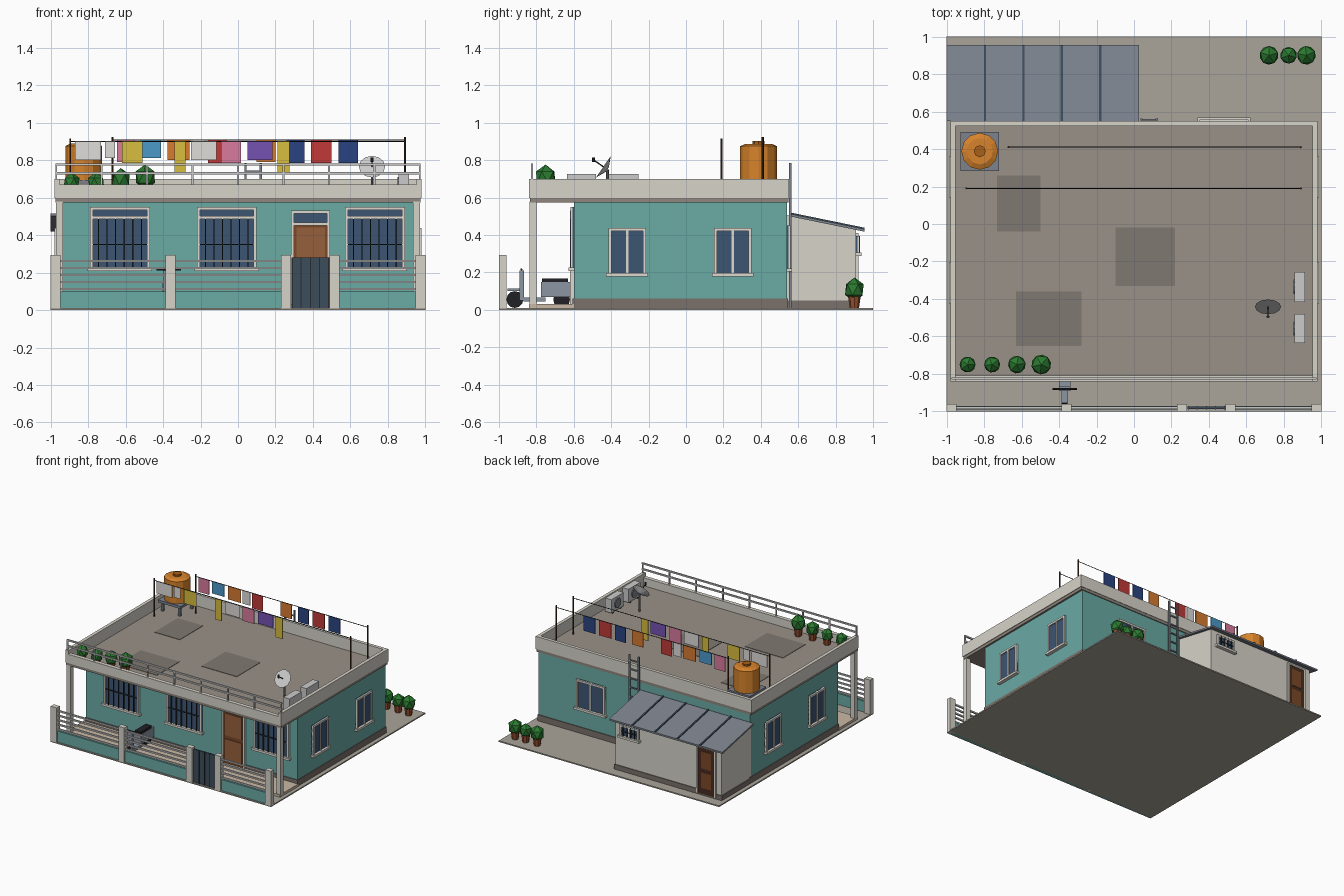
import bpy, bmesh, math
from mathutils import Matrix, Vector

if "Cube" in bpy.data.objects:
    bpy.data.objects.remove(bpy.data.objects["Cube"])

MATS = {}
def mat(name, hexcol):
    m = bpy.data.materials.new(name)
    rgb = [int(hexcol[i:i + 2], 16) / 255 for i in (0, 2, 4)]
    m.diffuse_color = [c ** 2.2 for c in rgb] + [1]
    m.use_nodes = True
    m.node_tree.nodes["Principled BSDF"].inputs["Base Color"].default_value = m.diffuse_color
    MATS[name] = m

for n, h in dict(teal="6AA9A3", cream="D6D2C8", trim="DDD9D0", plinth="7A706A", roof="989086",
                 patch="7F7870", ground="A8A398", slab="8E857C", porch="C9B8A4", glass="3F5572",
                 iron="2A2D33", wood="7A4A2C", wood_light="94603E", dark_wood="4A3024", gate="3E4E5C",
                 metal="7C828C", tank="D6822F", tank_dark="A8601E", leaf="2F7A34", pot="9A5232",
                 rail="C8C8C6", black="26262A", scooter="8A94A2", white="DEDCD8", yellow="D8BC42",
                 pink="D87A9C", purple="7452B0", red="BE3C3A", navy="2E4580", orange="D67A34",
                 sky="4C98C8").items():
    mat(n, h)

def finish(name, bm, material):
    bmesh.ops.recalc_face_normals(bm, faces=bm.faces)
    me = bpy.data.meshes.new(name)
    bm.to_mesh(me)
    bm.free()
    me.materials.append(MATS[material])
    ob = bpy.data.objects.new(name, me)
    bpy.context.collection.objects.link(ob)
    return ob

def boxes(name, material, *ranges, M=Matrix()):
    """Boxes given as (x0, x1, y0, y1, z0, z1), moved by M."""
    bm = bmesh.new()
    for x0, x1, y0, y1, z0, z1 in ranges:
        T = Matrix.Translation(((x0 + x1) / 2, (y0 + y1) / 2, (z0 + z1) / 2))
        S = Matrix.Diagonal((x1 - x0, y1 - y0, z1 - z0, 1))
        bmesh.ops.create_cube(bm, size=1, matrix=M @ T @ S)
    return finish(name, bm, material)

def rod(name, material, a, b, r1, r2=None, n=8):
    """Cylinder or cone from a to b."""
    a, b = Vector(a), Vector(b)
    bm = bmesh.new()
    R = (b - a).to_track_quat('Z', 'Y').to_matrix().to_4x4()
    bmesh.ops.create_cone(bm, cap_ends=True, segments=n, radius1=r1, radius2=r1 if r2 is None else r2,
                          depth=(b - a).length, matrix=Matrix.Translation((a + b) / 2) @ R)
    return finish(name, bm, material)

def prism(name, material, yz, x0, x1):
    """Profile in y-z extruded along x."""
    bm = bmesh.new()
    f = bm.faces.new([bm.verts.new((x0, y, z)) for y, z in yz])
    ext = bmesh.ops.extrude_face_region(bm, geom=[f])
    bmesh.ops.translate(bm, vec=(x1 - x0, 0, 0), verts=[v for v in ext['geom'] if isinstance(v, bmesh.types.BMVert)])
    return finish(name, bm, material)

def place(x, y, deg):
    """Wall frame: local x runs along the wall, local -y points outward."""
    return Matrix.Translation((x, y, 0)) @ Matrix.Rotation(math.radians(deg), 4, 'Z')

def window(name, M, w, z0, z1, transom=None, bars=0):
    h, t = w / 2, 0.016
    boxes(name + "_glass", "glass", (-h, h, -0.008, 0.01, z0, z1), M=M)
    fr = [(-h, -h + t, -0.018, 0.01, z0, z1), (h - t, h, -0.018, 0.01, z0, z1),
          (-h, h, -0.018, 0.01, z1 - t, z1), (-h - 0.012, h + 0.012, -0.028, 0.01, z0 - 0.006, z0 + 0.012)]
    fr.append((-h, h, -0.018, 0.01, transom, transom + t) if transom else (-0.007, 0.007, -0.016, 0.01, z0, z1))
    boxes(name + "_frame", "trim", *fr, M=M)
    if bars:
        top = transom or z1
        xs = [-h + w * (i + 1) / (bars + 1) for i in range(bars)]
        zm = (z0 + top) / 2
        boxes(name + "_grille", "iron", *[(x - .003, x + .003, -0.02, -0.012, z0, top) for x in xs],
              (-h + t, h - t, -0.02, -0.012, zm - .003, zm + .003), M=M)

# ground, house body, porch
boxes("ground_slab", "ground", (-1, 1, -1, 1, 0, 0.01))
boxes("house_walls", "teal", (-.96, .96, -.6, .54, .01, .58))
boxes("house_plinth", "plinth", (-.966, .966, -.606, .546, .01, .06))
boxes("porch_floor", "porch", (-.97, .97, -.84, -.6, .01, .03))
boxes("porch_columns", "cream", *[(s * .953 - .019, s * .953 + .019, -.836, -.8, .03, .58) for s in (-1, 1)])

# roof slab, floor and parapet
boxes("roof_slab", "slab", (-.975, .975, -.835, .547, .575, .598))
boxes("roof_floor", "roof", (-.96, .96, -.82, .53, .59, .604))
boxes("roof_parapet", "cream", (-.98, -.953, -.84, .55, .598, .7), (.953, .98, -.84, .55, .598, .7),
      (-.953, .953, .523, .55, .598, .7), (-.953, .953, -.84, -.808, .598, .67))
boxes("roof_patches", "patch", (-.73, -.5, -.04, .26, .6, .607), (-.1, .22, -.33, -.02, .6, .607),
      (-.63, -.28, -.65, -.36, .6, .607))
boxes("roof_rail", "rail", *[(-.975, .975, -.83, -.818, z - .006, z + .006) for z in (.73, .777)],
      *[(x - .005, x + .005, -.829, -.819, .66, .78) for x in [-.97 + i * .2425 for i in range(9)]])

# windows
for i, x in enumerate((-.63, -.06, .73)):
    window(f"front_window_{i}", place(x, -.6, 0), .32, .215, .55, transom=.485, bars=6)
for side, deg in ((1, 90), (-1, -90)):
    for i, y in enumerate((-.315, .25)):
        window(f"side_window_{side}_{i}", place(side * .96, y, deg), .2, .185, .437)
window("back_window", place(.48, .54, 180), .26, .21, .45)

# front door
boxes("door_leaf", "wood", (.29, .485, -.61, -.59, .03, .46))
boxes("door_panels", "wood_light", (.312, .463, -.615, -.6, .26, .44), (.312, .463, -.615, -.6, .06, .23))
boxes("door_transom", "glass", (.29, .485, -.608, -.59, .46, .525))
boxes("door_frame", "trim", (.284, .3, -.62, -.59, .03, .53), (.476, .492, -.62, -.59, .03, .53),
      (.284, .492, -.62, -.59, .515, .53), (.284, .492, -.62, -.59, .452, .466))

# street fence with posts, rails and gate
posts = (-.973, -.36, .257, .515, .973)
boxes("fence_posts", "cream", *[(x - .027, x + .027, -1, -.96, 0, .293) for x in posts])
spans = [(posts[0], posts[1]), (posts[1], posts[2]), (posts[3], posts[4])]
boxes("fence_wall", "teal", *[(a, b, -.99, -.97, 0, .1) for a, b in spans])
boxes("fence_rails", "rail", *[(a, b, -.986, -.974, z - .006, z + .006)
                               for a, b in spans for z in (.112, .15, .187, .224, .262)])
boxes("gate_panel", "gate", (.285, .487, -.986, -.974, .01, .28))
boxes("gate_ribs", "iron", *[(x - .003, x + .003, -.99, -.97, .01, .28) for x in (.29, .337, .386, .435, .483)])

# lean-to shed behind the house
prism("shed_walls", "cream", [(.53, .01), (.91, .01), (.91, .435), (.53, .508)], -.96, .005)
boxes("shed_plinth", "plinth", (-.966, .011, .54, .916, .01, .05))
def roof_z(y): return .515 - (y - .55) * .205
prism("shed_roof", "metal", [(.55, roof_z(.55)), (.955, roof_z(.955)), (.955, roof_z(.955) - .014), (.55, roof_z(.55) - .014)], -1, .028)
for i in range(4):
    x = -.795 + i * .205
    prism(f"shed_roof_rib_{i}", "gate", [(.55, .522), (.955, .439), (.955, .425), (.55, .508)], x - .006, x + .006)
window("shed_window", place(-.13, .91, 180), .17, .295, .395, bars=4)
boxes("shed_door", "dark_wood", (-.9, -.75, .9, .917, .02, .4))
boxes("shed_door_panels", "wood", (-.87, -.78, .9, .92, .07, .2), (-.87, -.78, .9, .92, .23, .37))
boxes("shed_door_frame", "trim", (-.912, -.898, .9, .922, .02, .41), (-.752, -.738, .9, .922, .02, .41),
      (-.912, -.738, .9, .922, .398, .41))

# ladder up the back wall
boxes("ladder", "metal", *[(x - .006, x + .006, .551, .563, .01, .785) for x in (.04, .122)],
      *[(.04, .122, .553, .561, .06 + i * .075, .07 + i * .075) for i in range(10)])

# water tank on a stand
boxes("tank_stand", "metal", (-.927, -.72, .284, .492, .675, .695),
      *[(x - .01, x + .01, y - .01, y + .01, .6, .68) for x in (-.9, -.745) for y in (.31, .465)])
rod("water_tank", "tank", (-.823, .388, .695), (-.823, .388, .875), .098, n=12)
rod("tank_top", "tank", (-.823, .388, .875), (-.823, .388, .888), .098, .07, n=12)
rod("tank_lid", "tank_dark", (-.823, .388, .885), (-.823, .388, .902), .032, n=8)

# washing lines with hanging laundry (x0, x1, bottom, colour)
lines = {
    (.19, -.895, .9): [(-.87, -.73, .8, "white"), (-.71, -.655, .81, "white"), (-.62, -.51, .785, "yellow"),
                       (-.34, -.28, .73, "yellow"), (-.25, -.115, .8, "white"), (-.09, .015, .785, "pink"),
                       (.05, .185, .8, "purple"), (.21, .275, .73, "yellow")],
    (.41, -.67, .908): [(-.645, -.55, .79, "pink"), (-.52, -.41, .81, "sky"), (-.375, -.26, .8, "orange"),
                        (-.23, -.12, .79, "white"), (-.16, -.06, .785, "red"), (.1, .2, .79, "orange"),
                        (.26, .355, .785, "navy"), (.39, .5, .785, "red"), (.535, .64, .785, "navy")]}
lines[(.41, -.67, .908)][3] = (-.245, -.175, .8, "white")
for k, ((y, x0, z), cloths) in enumerate(lines.items()):
    for j, x in enumerate((x0, .89)):
        rod(f"line_pole_{k}_{j}", "dark_wood", (x, y, .6), (x, y, z + .016), .006, n=6)
    rod(f"washing_line_{k}", "black", (x0, y, z), (.89, y, z), .003, n=4)
    for j, (a, b, bottom, c) in enumerate(cloths):
        boxes(f"laundry_{k}_{j}", c, (a, b, y - .003, y + .003, bottom, z))

# satellite dish
rod("dish_mast", "metal", (.715, -.42, .6), (.715, -.42, .75), .007, n=6)
n = Vector((0, -.826, .563))
c = Vector((.715, -.442, .765))
rod("dish", "rail", c - n * .026, c, .015, .07, n=12)
rod("dish_arm", "iron", c - n * .02, c + n * .068, .004, n=5)
rod("dish_feed", "black", (.715, -.494, .79), (.715, -.494, .815), .008, n=6)

# rooftop cooling units
for i, (a, b) in enumerate(((-.635, -.48), (-.415, -.255))):
    boxes(f"cooling_unit_{i}", "rail", (.857, .913, a, b, .615, .725))
    boxes(f"cooling_feet_{i}", "iron", *[(.86, .91, y - .008, y + .008, .6, .617) for y in (a + .03, b - .03)])
    m = (a + b) / 2
    rod(f"cooling_fan_{i}", "metal", (.85, m, .67), (.86, m, .67), .04, n=10)

# potted plants
def plant(i, x, y, z, r, h):
    rod(f"plant_pot_{i}", "pot", (x, y, z), (x, y, z + .07), .025, .035, n=8)
    bm = bmesh.new()
    bmesh.ops.create_icosphere(bm, subdivisions=1, radius=1, matrix=Matrix.Translation((x, y, z + h - r * 1.15))
                               @ Matrix.Rotation(i * .7, 4, 'Z') @ Matrix.Diagonal((r, r, r * 1.15, 1)))
    finish(f"plant_leaves_{i}", bm, "leaf")
spots = [(-.888, -.75, .6, .048, .135), (-.757, -.75, .6, .048, .135), (-.625, -.75, .6, .053, .157),
         (-.495, -.75, .6, .059, .177), (.72, .9, .01, .056, .163), (.825, .9, .01, .05, .15), (.92, .9, .01, .056, .163)]
for i, s in enumerate(spots):
    plant(i, *s)

# scooter parked behind the fence
sx = -.37
for nm, y in (("front", -.915), ("rear", -.665)):
    rod(f"scooter_{nm}_wheel", "black", (sx - .016, y, .055), (sx + .016, y, .055), .045, n=12)
boxes("scooter_body", "scooter", (sx - .032, sx + .032, -.775, -.605, .07, .15), (sx - .03, sx + .03, -.87, -.75, .045, .065),
      (sx - .03, sx + .03, -.89, -.865, .05, .21), (sx - .018, sx + .018, -.955, -.88, .1, .115))
boxes("scooter_seat", "black", (sx - .028, sx + .028, -.77, -.63, .15, .168))
rod("scooter_handlebar", "black", (sx - .065, -.88, .216), (sx + .065, -.88, .216), .006, n=6)
